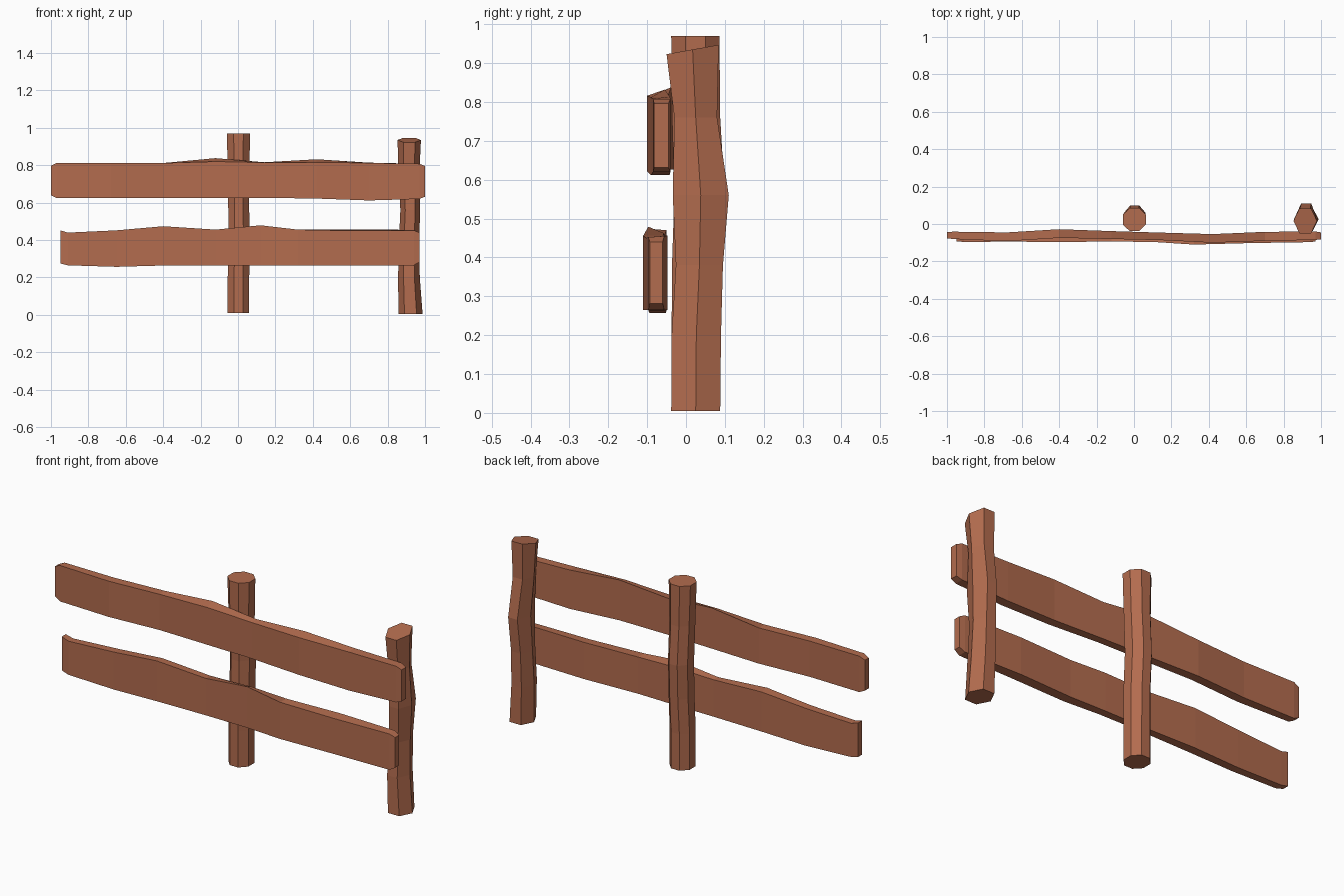
import bpy, bmesh, math

wood = bpy.data.materials.new("reddish brown wood")
wood.diffuse_color = (0.45, 0.15, 0.077, 1)


def loft(name, rings):
    """Skin a list of equal-sized point rings and cap both ends."""
    bm = bmesh.new()
    vr = [[bm.verts.new(p) for p in ring] for ring in rings]
    n = len(vr[0])
    for a, b in zip(vr, vr[1:]):
        for i in range(n):
            j = (i + 1) % n
            bm.faces.new((a[i], a[j], b[j], b[i]))
    bm.faces.new(vr[0])
    bm.faces.new(vr[-1])
    bmesh.ops.recalc_face_normals(bm, faces=bm.faces)
    me = bpy.data.meshes.new(name)
    bm.to_mesh(me)
    bm.free()
    me.materials.append(wood)
    ob = bpy.data.objects.new(name, me)
    bpy.context.collection.objects.link(ob)
    return ob


def post(name, sides, levels, tilt=(0, 0)):
    """levels: z, x min, x max, y min, y max; tilt slopes the top ring."""
    rings = []
    for k, (z, x0, x1, y0, y1) in enumerate(levels):
        ring = []
        for i in range(sides):
            a = 2 * math.pi * (i + 0.5) / sides - math.pi / 2
            sx = math.cos(math.pi / sides) if sides == 8 else 1
            c, s = math.cos(a) / sx, math.sin(a) / math.cos(math.pi / sides)
            top = k == len(levels) - 1
            dz = (tilt[0] * c + tilt[1] * s) if top else 0
            ring.append(((x0 + x1) / 2 + c * (x1 - x0) / 2,
                         (y0 + y1) / 2 + s * (y1 - y0) / 2, z + dz))
        rings.append(ring)
    return loft(name, rings)


def plank(name, stations):
    """stations: x, bottom z, top z front, top z back, front y, back y."""
    return loft(name, [[(x, f, b), (x, r, b), (x, r, tr), (x, f, tf)]
                       for x, b, tf, tr, f, r in stations])


# Upright posts
post("middle_post", 8, [
    (0.01, -0.055, 0.06, -0.037, 0.085),
    (0.20, -0.055, 0.06, -0.037, 0.085),
    (0.38, -0.050, 0.062, -0.036, 0.092),
    (0.56, -0.052, 0.06, -0.030, 0.100),
    (0.76, -0.054, 0.06, -0.036, 0.088),
    (0.97, -0.060, 0.065, -0.038, 0.086)])
post("right_post", 6, [
    (0.005, 0.858, 0.987, -0.038, 0.088),
    (0.20, 0.856, 0.972, -0.037, 0.090),
    (0.38, 0.860, 0.968, -0.026, 0.095),
    (0.56, 0.868, 0.974, -0.034, 0.110),
    (0.76, 0.858, 0.970, -0.030, 0.080),
    (0.935, 0.853, 0.978, -0.050, 0.084)], tilt=(0, 0.012))

# Horizontal rails with worn, wavy edges and clipped ends
plank("upper_rail", [
    (-1.00, 0.640, 0.798, 0.798, -0.076, -0.044),
    (-0.97, 0.625, 0.812, 0.812, -0.080, -0.041),
    (-0.68, 0.626, 0.812, 0.812, -0.092, -0.045),
    (-0.40, 0.626, 0.812, 0.812, -0.074, -0.028),
    (-0.12, 0.626, 0.820, 0.838, -0.080, -0.038),
    (0.14, 0.626, 0.814, 0.816, -0.086, -0.046),
    (0.42, 0.622, 0.816, 0.832, -0.100, -0.054),
    (0.70, 0.612, 0.812, 0.814, -0.090, -0.042),
    (0.97, 0.620, 0.808, 0.808, -0.085, -0.040),
    (1.00, 0.632, 0.796, 0.796, -0.082, -0.045)])
plank("lower_rail", [
    (-0.95, 0.275, 0.452, 0.452, -0.092, -0.060),
    (-0.91, 0.265, 0.440, 0.440, -0.096, -0.058),
    (-0.65, 0.257, 0.452, 0.452, -0.094, -0.052),
    (-0.40, 0.264, 0.474, 0.470, -0.097, -0.050),
    (-0.12, 0.264, 0.456, 0.456, -0.093, -0.056),
    (0.12, 0.265, 0.479, 0.462, -0.097, -0.056),
    (0.32, 0.265, 0.456, 0.456, -0.110, -0.060),
    (0.62, 0.265, 0.450, 0.456, -0.102, -0.048),
    (0.94, 0.265, 0.452, 0.455, -0.097, -0.056),
    (0.97, 0.282, 0.440, 0.440, -0.093, -0.060)])
